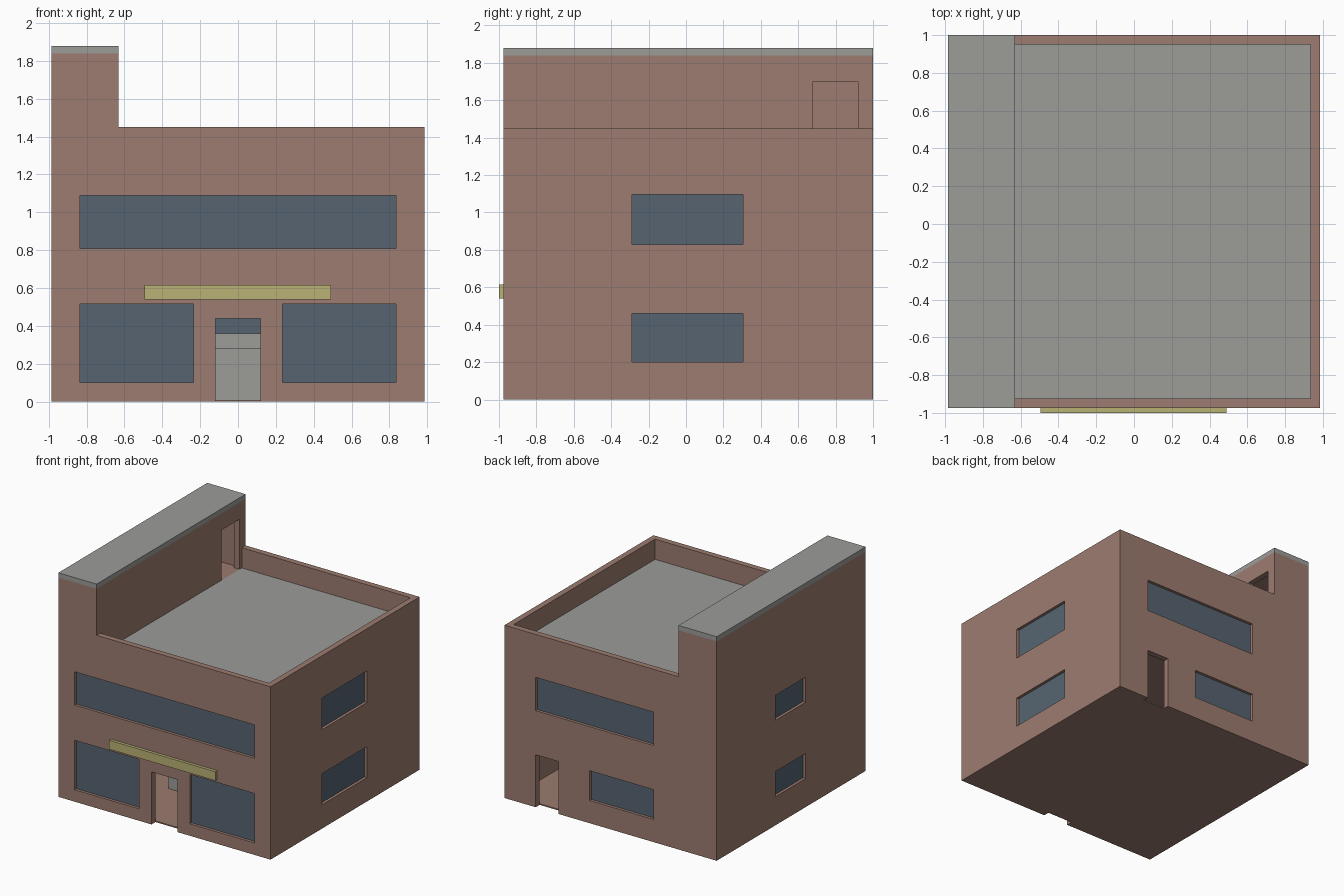
import bpy, bmesh

if "Cube" in bpy.data.objects:
    bpy.data.objects.remove(bpy.data.objects["Cube"])


def material(name, rgb):
    lin = [(c / 255 / 12.92) if c < 11 else ((c / 255 + 0.055) / 1.055) ** 2.4 for c in rgb]
    m = bpy.data.materials.new(name)
    m.diffuse_color = (*lin, 1)
    m.use_nodes = True
    m.node_tree.nodes["Principled BSDF"].inputs["Base Color"].default_value = m.diffuse_color
    return m


BRICK = material("brown brick", (156, 124, 112))
GREY = material("grey concrete", (156, 156, 153))
GLASS = material("blue glass", (86, 100, 113))
YELLOW = material("yellow sign", (186, 178, 118))

X, Y0, Y1 = 0.985, -0.975, 1.0      # outer walls
W = 0.05                            # wall thickness
TX = -0.63                          # right side of the tall strip
PARAPET, ROOF, TOP = 1.45, 1.28, 1.84


def box(name, x, y, z, mat=None):
    me = bpy.data.meshes.new(name)
    bm = bmesh.new()
    bmesh.ops.create_cube(bm, size=1)
    for v in bm.verts:
        v.co = [r[0] if c < 0 else r[1] for c, r in zip(v.co, (x, y, z))]
    bm.to_mesh(me)
    bm.free()
    ob = bpy.data.objects.new(name, me)
    bpy.context.collection.objects.link(ob)
    if mat:
        me.materials.append(mat)
    return ob


# walls: stepped front outline extruded along y
profile = [(-X, 0), (X, 0), (X, PARAPET), (TX, PARAPET), (TX, TOP), (-X, TOP)]
bm = bmesh.new()
face = bm.faces.new([bm.verts.new((x, Y0, z)) for x, z in profile])
ext = bmesh.ops.extrude_face_region(bm, geom=[face])
for v in ext["geom"]:
    if isinstance(v, bmesh.types.BMVert):
        v.co.y = Y1
bmesh.ops.recalc_face_normals(bm, faces=bm.faces)
mesh = bpy.data.meshes.new("walls")
bm.to_mesh(mesh)
bm.free()
mesh.materials.append(BRICK)
walls = bpy.data.objects.new("walls", mesh)
bpy.context.collection.objects.link(walls)


def cut(x, y, z):
    c = box("cutter", x, y, z, BRICK)
    c.hide_render = True
    mod = walls.modifiers.new("cut", 'BOOLEAN')
    mod.operation, mod.solver, mod.object = 'DIFFERENCE', 'EXACT', c
    bpy.context.view_layer.objects.active = walls
    bpy.ops.object.modifier_apply(modifier=mod.name)
    bpy.data.objects.remove(c)


# hollow storeys, roof terrace and roof stair room
inx, iny = (-X + W, X - W), (Y0 + W, Y1 - W)
cut(inx, iny, (0.01, 0.64))
cut(inx, iny, (0.70, 1.20))
cut((TX, X - W), iny, (1.26, 2.0))
cut((-X + W, TX - W), iny, (ROOF, 1.80))


def opening(side, a, z, name=None):
    """Cut a hole in one wall; with a name, fill it with a recessed pane."""
    def span(d0, d1):
        lo = {"front": (Y0 + d0, Y0 + d1), "back": (Y1 - d1, Y1 - d0),
              "left": (-X + d0, -X + d1), "right": (X - d1, X - d0)}[side]
        return (a, lo) if side in ("front", "back") else (lo, a)
    cut(*span(-0.1, W + 0.002), z)
    if name:
        box(name, *span(0.024, 0.036), z, GLASS)


# doors
opening("front", (-0.12, 0.12), (-0.1, 0.44))
opening("back", (0.485, 0.695), (-0.1, 0.44))
cut((TX - W - 0.01, TX + 0.1), (0.68, 0.92), (ROOF, 1.70))

# windows
opening("front", (-0.835, 0.835), (0.81, 1.09), "front_upper_window")
for s in ((-0.835, -0.235), (0.235, 0.835)):
    opening("front", s, (0.10, 0.515), "front_shop_window")
opening("back", (-0.40, 0.695), (0.81, 1.09), "back_upper_window")
opening("back", (-0.40, 0.195), (0.19, 0.44), "back_lower_window")
for z in ((0.20, 0.46), (0.83, 1.095)):
    opening("right", (-0.29, 0.305), z, "right_window")
for z in ((0.24, 0.45), (0.88, 1.09)):
    opening("left", (-0.18, 0.22), z, "left_window")

# grey roofs, sign board and indoor counter
box("terrace_roof", (TX, X - W), iny, (1.26, ROOF), GREY)
box("tower_roof", (-X, TX), (Y0, Y1), (TOP, 1.88), GREY)
box("sign_board", (-0.495, 0.49), (-1.0, Y0), (0.54, 0.615), YELLOW)
box("counter", (-0.37, 0.37), (-0.39, -0.15), (0.01, 0.28), GREY)
box("counter_shelf", (-0.37, 0.37), (-0.30, -0.15), (0.28, 0.36), GREY)
